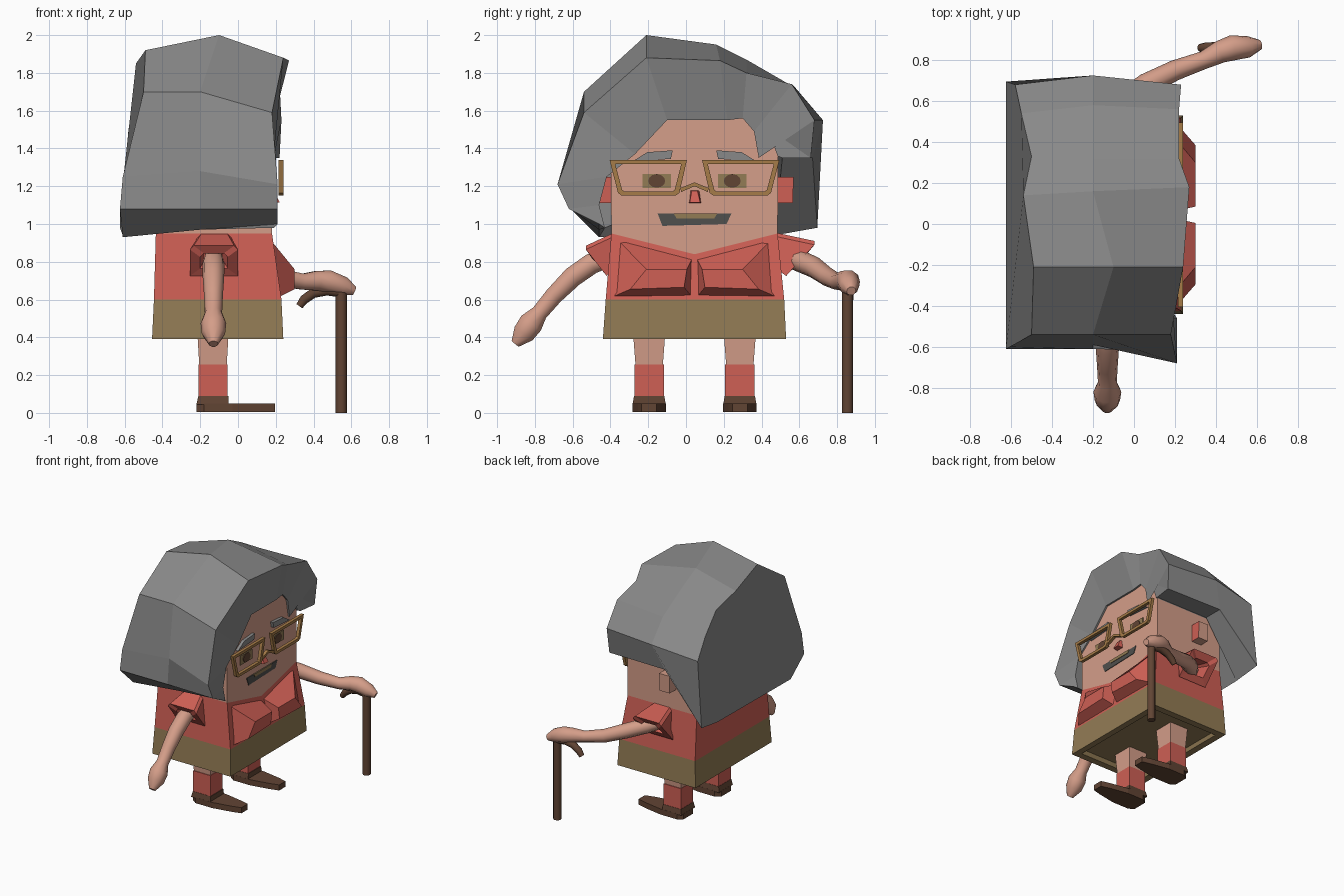
import bpy, bmesh, math
from mathutils import Vector

if "Cube" in bpy.data.objects:
    bpy.data.objects.remove(bpy.data.objects["Cube"])

def mat(name, c):
    m = bpy.data.materials.new(name)
    m.diffuse_color = (*c, 1)
    m.use_nodes = True
    m.node_tree.nodes["Principled BSDF"].inputs["Base Color"].default_value = m.diffuse_color
    return m

SKIN = mat("skin", (.66, .34, .25))
GREY = mat("hair grey", (.25, .25, .25))
RED = mat("red cloth", (.62, .115, .09))
KHAKI = mat("khaki", (.29, .2, .09))
BROWN = mat("brown", (.12, .058, .034))
GOLD = mat("gold frame", (.38, .2, .065))
DARK = mat("dark mouth", (.08, .08, .075))
CY = .045  # body centre line in y


def make(name, verts, faces, *mats):
    me = bpy.data.meshes.new(name)
    me.from_pydata([tuple(v) for v in verts], [], faces)
    bm = bmesh.new()
    bm.from_mesh(me)
    bmesh.ops.recalc_face_normals(bm, faces=bm.faces)
    bm.to_mesh(me)
    bm.free()
    for m in mats:
        me.materials.append(m)
    ob = bpy.data.objects.new(name, me)
    bpy.context.collection.objects.link(ob)
    return ob


def loft(name, rings, *mats, caps=(True, True)):
    """Skin a list of equally sized closed rings."""
    n = len(rings[0])
    verts = [v for r in rings for v in r]
    faces = [(i*n + j, i*n + (j+1) % n, (i+1)*n + (j+1) % n, (i+1)*n + j)
             for i in range(len(rings)-1) for j in range(n)]
    if caps[0]:
        faces.append(tuple(range(n)))
    if caps[1]:
        faces.append(tuple((len(rings)-1)*n + j for j in range(n)))
    return make(name, verts, faces, *mats)


def smooth(ob, angle=45):
    bpy.ops.object.select_all(action='DESELECT')
    ob.select_set(True)
    bpy.context.view_layer.objects.active = ob
    bpy.ops.object.shade_smooth_by_angle(angle=math.radians(angle))


def tube(name, path, radii, m, sides=10):
    """Round limb along a path."""
    pts = [Vector(p) for p in path]
    rings = []
    for i, p in enumerate(pts):
        t = (pts[min(i+1, len(pts)-1)] - pts[max(i-1, 0)]).normalized()
        ref = Vector((1, 0, 0)) if abs(t.z) > .9 else Vector((0, 0, 1))
        a = t.cross(ref).normalized()
        b = t.cross(a)
        rings.append([p + radii[i]*(math.cos(2*math.pi*k/sides)*a + math.sin(2*math.pi*k/sides)*b)
                      for k in range(sides)])
    ob = loft(name, rings, m)
    smooth(ob)
    return ob


def plate(name, yz, x0, x1, m):
    """Flat outline in y, z given thickness along x."""
    return loft(name, [[(x, y, z) for y, z in yz] for x in (x0, x1)], m)


def box_ring(x0, x1, y0, y1, z):
    return [(x1, y0, z), (x1, y1, z), (x0, y1, z), (x0, y0, z)]


# Head, shirt and skirt in one tapered block, coloured by ring
def body_ring(x0, x1, y0, y1, z, zmid=None):
    return [(x1, y0, z), (x1, CY, zmid or z), (x1, y1, z), (x0, y1, z), (x0, y0, z)]

body = loft("body", [
    body_ring(-.39, .18, -.37, .46, .42), body_ring(-.40, .19, -.385, .475, .39),
    body_ring(-.455, .24, -.44, .53, .39), body_ring(-.445, .23, -.425, .52, .60),
    body_ring(-.435, .18, -.395, .485, .95, .84), body_ring(-.43, .175, -.40, .49, 1.62)],
    KHAKI, RED, SKIN)
for f in body.data.polygons:
    zs = [body.data.vertices[v].co.z for v in f.vertices]
    f.material_index = 2 if max(zs) > 1.2 else (1 if max(zs) > .7 else 0)

# Hair: stations swept over the head: front, ridge, back, then inner opening (y, z)
st = [
    ((.21, -.46, 1.0), (-.2, -.46, .97), (-.61, -.46, .93), (-.43, .98)),
    ((.21, -.62, 1.08), (-.2, -.61, 1.08), (-.625, -.61, 1.08), (-.46, 1.1)),
    ((.21, -.68, 1.21), (-.2, -.59, 1.28), (-.61, -.6, 1.25), (-.42, 1.25)),
    ((.18, -.54, 1.59), (-.2, -.54, 1.70), (-.5, -.54, 1.70), (-.27, 1.37)),
    ((.24, -.21, 1.88), (-.1, -.21, 2.0), (-.49, -.21, 1.92), (-.1, 1.55)),
    ((.27, .18, 1.865), (-.2, .16, 1.95), (-.54, .14, 1.85), (.22, 1.55)),
    ((.22, .32, 1.80), (-.2, .32, 1.87), (-.5, .33, 1.76), (.30, 1.56)),
    ((.22, .56, 1.74), (-.2, .58, 1.72), (-.55, .54, 1.64), (.36, 1.49)),
    ((.23, .68, 1.55), (-.2, .725, 1.55), (-.58, .68, 1.5), (.385, 1.35)),
    ((.22, .66, 1.35), (-.28, .67, 1.35), (-.625, .695, .98), (.43, 1.51)),
    ((.20, .51, 1.35), (-.28, .51, 1.35), (-.61, .47, .94), (.485, 1.36)),
]
rings = [[f, m, b, (-.44, *i), (.19, *i)] for f, m, b, i in st]
hv = [v for r in rings for v in r]
k = len(rings)
hf = [(i*5 + j, i*5 + (j+1) % 5, i*5 + 5 + (j+1) % 5, i*5 + 5 + j)
      for i in range(k-1) for j in range(5) if j != 2]
hf += [tuple(range(5)), tuple(range(5*k-5, 5*k)),
       tuple(i*5 + 2 for i in range(k)), tuple(i*5 + 3 for i in range(k)),
       (2, 3, 5*k-2, 5*k-3)]
hair = make("hair", hv, hf, GREY)

# Features mirrored on each side of the centre line
for s, side in ((-1, "right"), (1, "left")):
    def yz(pts):
        return [(CY + s*y, z) for y, z in pts]
    plate(side + "_eye", yz([(.125, 1.19), (.275, 1.19), (.275, 1.265), (.125, 1.265)]), .176, .184, KHAKI)
    iris = [(.2 + .045*math.cos(a*math.pi/6), 1.228 + .036*math.sin(a*math.pi/6)) for a in range(12)]
    plate(side + "_iris", yz(iris), .182, .189, BROWN)
    plate(side + "_eyebrow", yz([(.125, 1.345), (.33, 1.33), (.25, 1.38), (.115, 1.39)]), .17, .20, GREY)
    # Glasses rim: outer and inner outline swept in depth
    out = yz([(.04, 1.34), (.45, 1.34), (.405, 1.165), (.385, 1.15), (.10, 1.15), (.08, 1.165)])
    inn = yz([(.07, 1.318), (.42, 1.318), (.383, 1.18), (.37, 1.172), (.115, 1.172), (.105, 1.18)])
    prof = [[(x, *p[i]) for x, p in ((.215, out), (.24, out), (.24, inn), (.215, inn))] for i in range(6)]
    loft(side + "_glasses_rim", prof + prof[:1], GOLD, caps=(False, False))
    plate(side + "_glasses_bridge", yz([(0, 1.20), (0, 1.22), (.075, 1.19), (.07, 1.17)]), .215, .24, GOLD)
    # Ear with red front
    ear = plate(side + "_ear", yz([(.42, 1.11), (.52, 1.11), (.525, 1.25), (.42, 1.25)]), -.25, -.16, SKIN)
    ear.data.materials.append(RED)
    for f in ear.data.polygons:
        if f.normal.x > .9:
            f.material_index = 1
    # Folded collar wedge
    base = yz([(.415, .925), (.01, .82), (.01, .61), (.455, .605)])
    tip = yz([(.255, .76), (.04, .76), (.055, .665), (.34, .655)])
    loft(side + "_collar", [[(.165 if z > .7 else .20, y, z) for y, z in base],
                            [(.30, y, z) for y, z in tip]], RED)
    # Leg, sock and shoe
    ly = CY + s*.24
    loft(side + "_leg", [box_ring(-.205, -.06, ly-.072, ly+.072, .25),
                         box_ring(-.215, -.05, ly-.085, ly+.085, .42)], SKIN)
    loft(side + "_sock", [box_ring(-.208, -.055, ly-.078, ly+.078, .08),
                          box_ring(-.208, -.055, ly-.078, ly+.078, .255)], RED)
    loft(side + "_heel", [box_ring(-.22, -.05, ly-.088, ly+.088, .045),
                          box_ring(-.21, -.05, ly-.08, ly+.08, .09)], BROWN)
    sole = [(-.22, -.06), (-.18, -.088), (-.03, -.088), (.12, -.06), (.195, -.04),
            (.195, .04), (.12, .06), (-.03, .088), (-.18, .088), (-.22, .06)]
    loft(side + "_sole", [[(x, ly+y, z) for x, y in sole] for z in (.005, .05)], BROWN)

# Nose, mouth and teeth
loft("nose", [[(.17, y, z) for y, z in ((.02, 1.18), (.07, 1.18), (.08, 1.11), (.015, 1.11))],
              [(x, y, z) for x, y, z in ((.19, .03, 1.175), (.19, .06, 1.175), (.22, .075, 1.115), (.22, .02, 1.115))]], RED)
plate("mouth", [(-.15, 1.055), (.24, 1.055), (.215, 1.0), (-.125, .99)], .176, .184, DARK)
plate("teeth", [(-.065, 1.055), (.165, 1.055), (.15, 1.03), (-.05, 1.03)], .18, .188, KHAKI)


# Flared sleeves, open at the end
def sleeve(name, top_in, top_out, bot_out, bot_in):
    def ring(t, b, x0, x1, c):
        return [(x0+c, *t), (x1-c, *t), (x1, t[0], t[1]-c), (x1, *b), (x0, *b), (x0, t[0], t[1]-c)]
    mid = [(a+b)/2 for a, b in zip(top_in, bot_in)]
    loft(name, [ring(top_in, bot_in, -.21, -.04, .02), ring(top_out, bot_out, -.255, 0, .02),
                ring([.75*a+.25*b for a, b in zip(top_out, bot_out)],
                     [.25*a+.75*b for a, b in zip(top_out, bot_out)], -.2, -.055, .02),
                [(-.13 + dx, mid[0], mid[1] + dz) for dx, dz in
                 ((-.03, .03), (.03, .03), (.04, .02), (.04, -.03), (-.04, -.03), (-.04, .02))]], RED)

sleeve("right_sleeve", (-.38, .955), (-.53, .885), (-.42, .725), (-.38, .77))
sleeve("left_sleeve", (.47, .955), (.68, .91), (.53, .725), (.47, .77))

# Arms with hands
tube("right_arm", [(-.13, -.41, .82), (-.13, -.50, .79), (-.13, -.60, .72), (-.13, -.70, .62),
                   (-.13, -.775, .53), (-.13, -.82, .475), (-.13, -.86, .42), (-.13, -.905, .365)],
     [.05, .058, .057, .05, .046, .068, .062, .025], SKIN)
tube("left_arm", [(-.13, .52, .83), (-.06, .59, .81), (.06, .68, .77), (.20, .75, .72),
                  (.34, .80, .695), (.42, .84, .70), (.48, .86, .695), (.56, .865, .67), (.615, .875, .645)],
     [.05, .058, .056, .05, .044, .055, .062, .052, .025], SKIN)

# Walking stick with curved handle
tube("stick", [(.547, .855, 0), (.547, .855, .65)], [.03, .03], BROWN, 12)
tube("stick_handle", [(.325, .86, .565), (.35, .86, .60), (.40, .86, .635), (.47, .86, .65), (.55, .855, .64)],
     [.02, .026, .028, .03, .03], BROWN)
